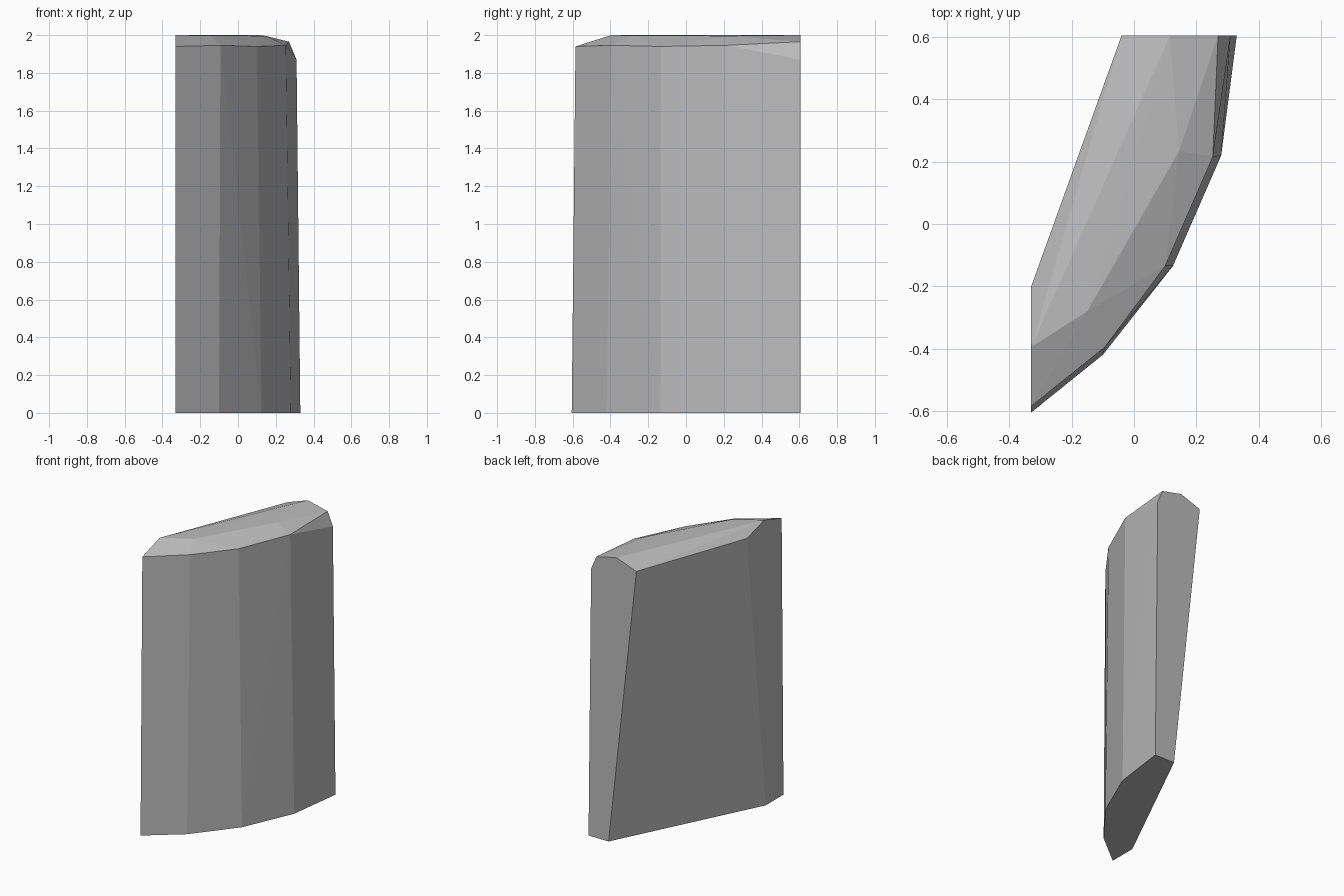
import bpy
import bmesh

cube = bpy.data.objects.get("Cube")
if cube:
    bpy.data.objects.remove(cube, do_unlink=True)

# Plain grey stone
grey = bpy.data.materials.new("stone_grey")
grey.use_nodes = True
colour = (0.5, 0.5, 0.5, 1)
grey.diffuse_color = colour
grey.node_tree.nodes["Principled BSDF"].inputs["Base Color"].default_value = colour

# Thin crescent footprint on the ground: curved outer side, straight inner side
base = [(-0.33, -0.605, 0), (-0.10, -0.42, 0), (0.125, -0.135, 0),
        (0.28, 0.22, 0), (0.33, 0.605, 0), (0.175, 0.605, 0), (-0.33, -0.41, 0)]

# Wider shoulder where the walls end and the bevelled top begins
shoulder = [(-0.33, -0.585, 1.94), (-0.093, -0.395, 1.946), (0.10, -0.135, 1.94),
            (0.253, 0.215, 1.946), (0.31, 0.605, 1.87), (0.27, 0.605, 1.965),
            (-0.04, 0.605, 1.945), (-0.33, -0.20, 1.945)]

# Ridge along the crown
ridge = [(-0.33, -0.395, 2), (-0.15, -0.28, 1.998), (0, -0.01, 1.997),
         (0.145, 0.235, 1.996), (0.115, 0.605, 2)]

# Wrap the three outlines in one faceted slab
bm = bmesh.new()
for point in base + shoulder + ridge:
    bm.verts.new(point)
result = bmesh.ops.convex_hull(bm, input=bm.verts)
loose = [v for v in bm.verts if not v.link_faces]
bmesh.ops.delete(bm, geom=loose, context='VERTS')
bmesh.ops.recalc_face_normals(bm, faces=bm.faces)

mesh = bpy.data.meshes.new("stone_slab")
bm.to_mesh(mesh)
bm.free()
mesh.materials.append(grey)
slab = bpy.data.objects.new("stone_slab", mesh)
bpy.context.collection.objects.link(slab)
